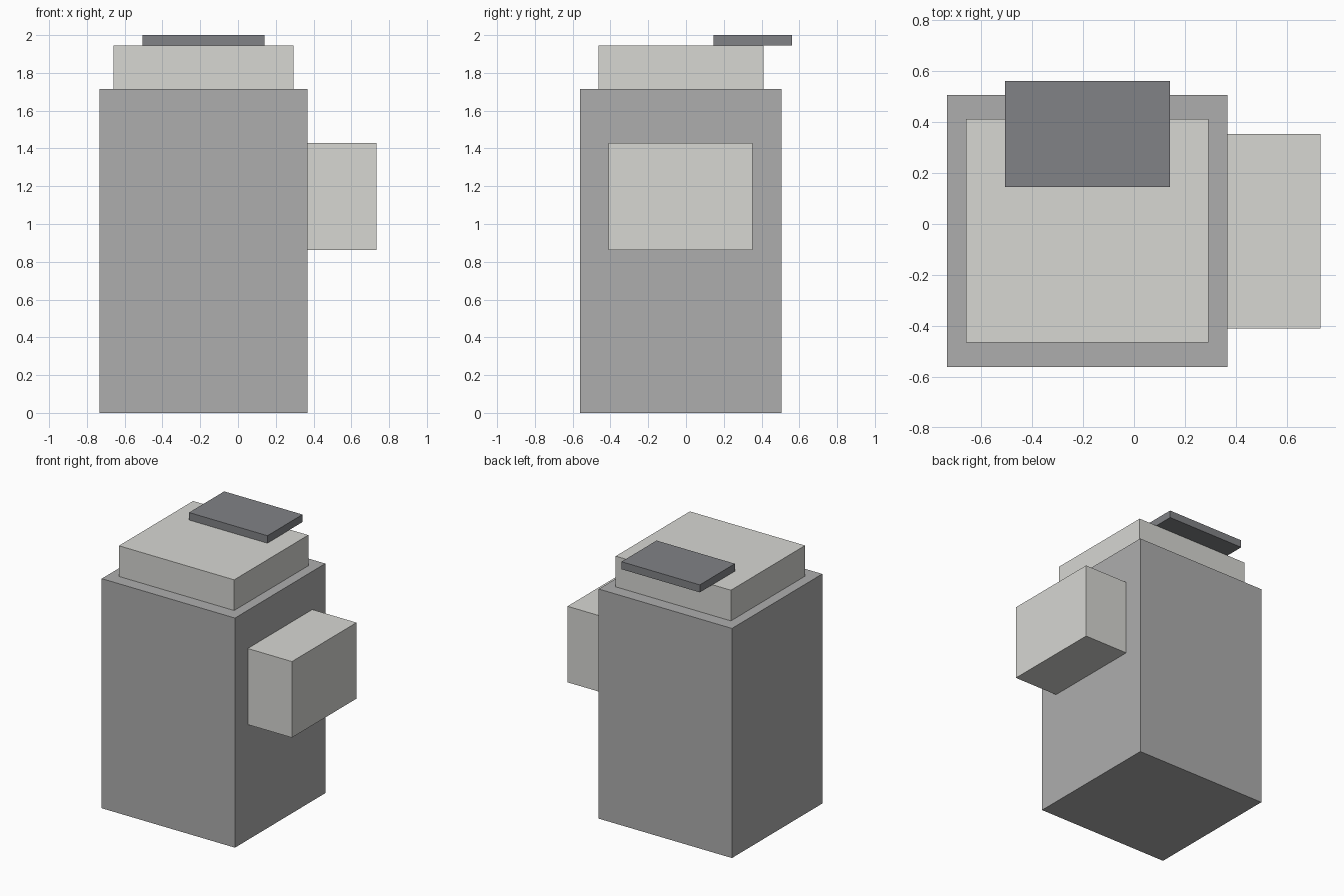
import bpy
from mathutils import Vector

if "Cube" in bpy.data.objects:
    bpy.data.objects.remove(bpy.data.objects["Cube"])


def material(name, rgb):
    mat = bpy.data.materials.new(name)
    mat.diffuse_color = (*rgb, 1)
    mat.use_nodes = True
    mat.node_tree.nodes["Principled BSDF"].inputs["Base Color"].default_value = mat.diffuse_color
    return mat


def box(name, low, high, mat):
    low, high = Vector(low), Vector(high)
    bpy.ops.mesh.primitive_cube_add(size=1, location=(low + high) / 2)
    obj = bpy.context.object
    obj.name = name
    obj.scale = high - low
    bpy.ops.object.transform_apply(location=False, rotation=False, scale=True)
    obj.data.materials.append(mat)
    return obj


mid_grey = material("mid_grey", (0.42, 0.42, 0.42))
light_grey = material("light_grey", (0.68, 0.68, 0.65))
dark_grey = material("dark_grey", (0.22, 0.225, 0.24))

# Tall body
box("body", (-0.734, -0.56, 0), (0.367, 0.506, 1.715), mid_grey)
# Inset lid on top
box("lid", (-0.659, -0.464, 1.715), (0.293, 0.411, 1.944), light_grey)
# Thin plate overhanging the back of the lid
box("top_plate", (-0.506, 0.146, 1.944), (0.141, 0.56, 2.0), dark_grey)
# Block on the right side
box("side_block", (0.367, -0.409, 0.862), (0.732, 0.353, 1.43), light_grey)
